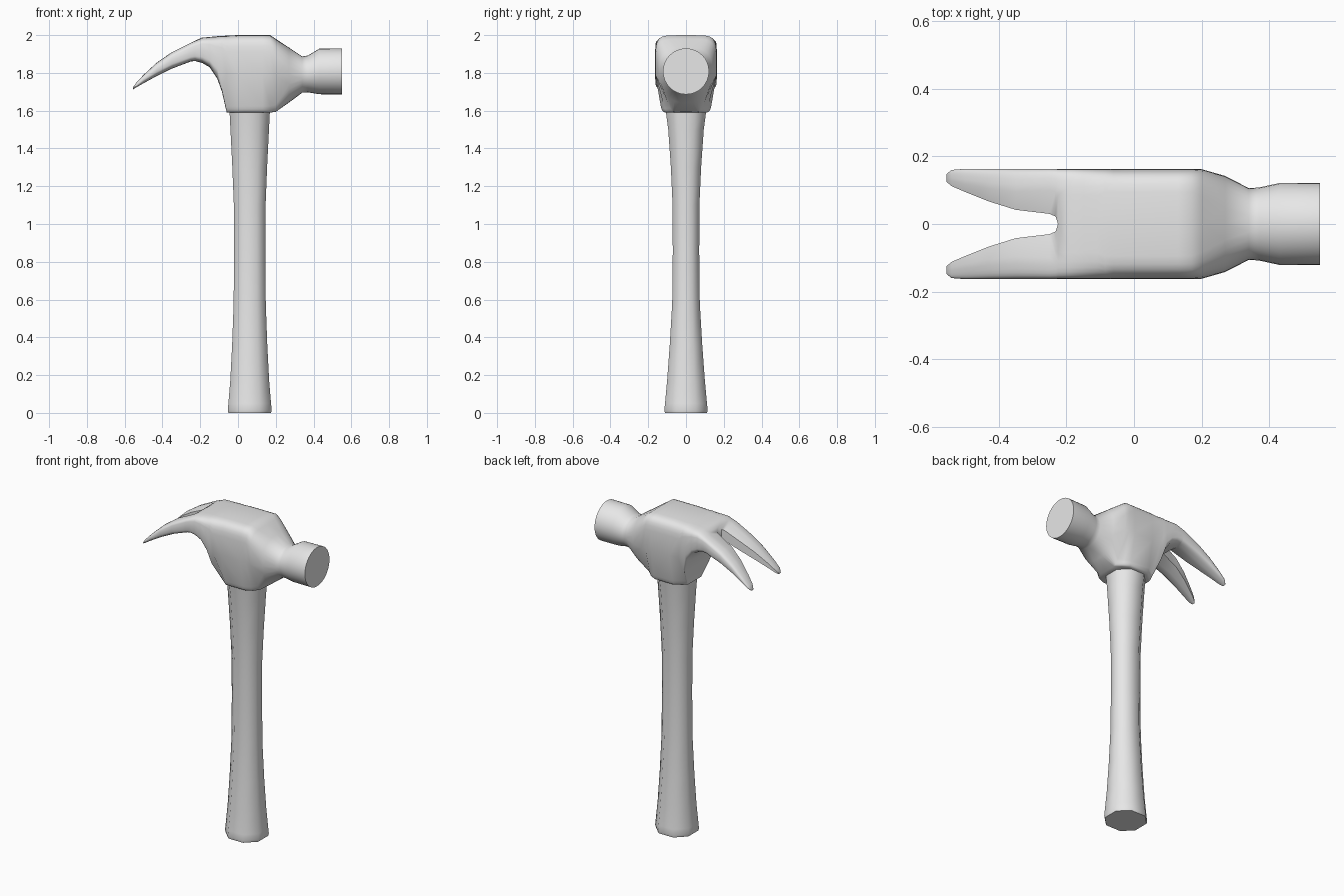
import bpy, bmesh, math

cube = bpy.data.objects.get("Cube")
if cube:
    bpy.data.objects.remove(cube, do_unlink=True)

grey = bpy.data.materials.new("light_grey")
grey.use_nodes = True
grey.diffuse_color = (0.8, 0.8, 0.8, 1)
grey.node_tree.nodes["Principled BSDF"].inputs["Base Color"].default_value = (0.8, 0.8, 0.8, 1)


def loft(bm, rings):
    """Skin closed rings of points and cap both ends."""
    loops = [[bm.verts.new(p) for p in ring] for ring in rings]
    count = len(loops[0])
    for a, b in zip(loops, loops[1:]):
        for i in range(count):
            j = (i + 1) % count
            bm.faces.new((a[i], a[j], b[j], b[i]))
    bm.faces.new(loops[0])
    bm.faces.new(loops[-1])


def finish(name, bm, angle):
    bmesh.ops.recalc_face_normals(bm, faces=bm.faces)
    mesh = bpy.data.meshes.new(name)
    bm.to_mesh(mesh)
    bm.free()
    mesh.materials.append(grey)
    obj = bpy.data.objects.new(name, mesh)
    bpy.context.collection.objects.link(obj)
    bpy.ops.object.select_all(action='DESELECT')
    obj.select_set(True)
    bpy.context.view_layer.objects.active = obj
    bpy.ops.object.shade_smooth_by_angle(angle=math.radians(angle))
    return obj


# Handle: waisted octagonal grip, as (height, half depth x, half width y)
sections = [(0, .113, .111), (.015, .116, .115), (.05, .113, .111), (.17, .103, .100),
            (.36, .093, .086), (.58, .085, .073), (.85, .083, .070), (1.1, .084, .071),
            (1.3, .092, .080), (1.5, .102, .094), (1.62, .108, .110)]
corner = .45
octagon = [(1, corner), (corner, 1), (-corner, 1), (-1, corner),
           (-1, -corner), (-corner, -1), (corner, -1), (1, -corner)]
bm = bmesh.new()
loft(bm, [[(.062 + u * hx, v * hy, z) for u, v in octagon] for z, hx, hy in sections])
finish("handle", bm, 50)

# Head: half sections along x, as
# (x, top, bottom, inner y, outer y, taper to the collar, squareness)
claw = [(-.555, 1.725, 1.713, .125, .148, 0, 3), (-.54, 1.747, 1.722, .112, .160, 0, 3),
        (-.50, 1.790, 1.745, .095, .163, 0, 3), (-.43, 1.855, 1.783, .067, .163, 0, 3.5),
        (-.35, 1.910, 1.822, .042, .163, 0, 4), (-.25, 1.960, 1.860, .030, .163, 0, 5),
        (-.232, 1.968, 1.862, .022, .163, 0, 5)]
body = [(-.225, 1.972, 1.862, 0, .163, 0, 5), (-.19, 1.987, 1.853, 0, .163, 0, 5),
        (-.15, 1.990, 1.830, 0, .163, 0, 5), (-.11, 1.994, 1.770, 0, .163, .1, 5),
        (-.085, 1.996, 1.700, 0, .163, .4, 6), (-.06, 1.997, 1.590, 0, .163, .55, 6),
        (0, 2.0, 1.590, 0, .163, .22, 6), (.13, 2.0, 1.590, 0, .163, .22, 6),
        (.17, 2.0, 1.590, 0, .163, .35, 6), (.20, 1.980, 1.594, 0, .162, .55, 5)]
poll = [(.27, 1.934, 1.643, 0, .142, .3, 3), (.34, 1.887, 1.695, 0, .106, 0, 2.2),
        (.37, 1.892, 1.697, 0, .108, 0, 2), (.43, 1.928, 1.687, 0, .121, 0, 2),
        (.55, 1.930, 1.686, 0, .122, 0, 2)]
STEPS = 16


def half_section(x, top, bottom, inner, outer, taper, square):
    mid, half = (top + bottom) / 2, (top - bottom) / 2
    points = []
    for i in range(STEPS + 1):
        t = math.pi * i / STEPS
        c = math.cos(t)
        power = 2 / (square * 3 if taper > .2 and c < 0 and square > 4 else square)
        y = inner
        z = mid + math.copysign(abs(c) ** power, c) * half
        if 0 < i < STEPS:
            y += (outer - inner) * math.sin(t) ** power
        elif inner > 0:
            z = mid + c * half * .65     # soften the inner claw edges
        drop = min(1, max(0, (1.77 - z) / .18))
        points.append((x, y * (1 - taper * drop), z))
    return points


bm = bmesh.new()
loft(bm, [half_section(*s) for s in claw + body + poll])

# Open the centre plane, then mirror to the other side
centre = [f for f in bm.faces if all(abs(v.co.y) < 1e-5 for v in f.verts)]
bmesh.ops.delete(bm, geom=centre, context='FACES')
bmesh.ops.mirror(bm, geom=bm.verts[:] + bm.edges[:] + bm.faces[:], axis='Y', merge_dist=1e-4)
bmesh.ops.remove_doubles(bm, verts=bm.verts, dist=1e-5)
finish("claw_head", bm, 48)
